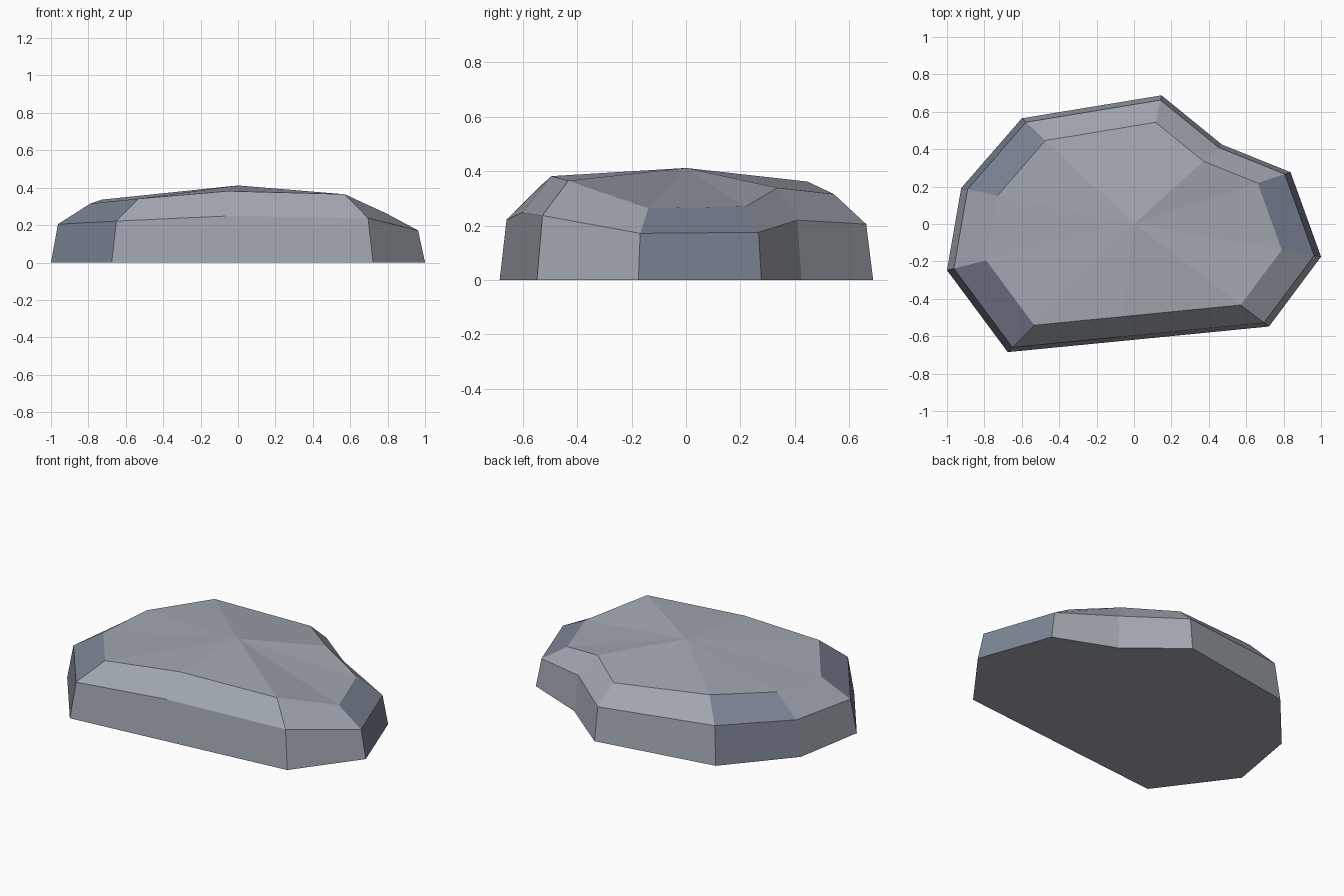
import bpy, bmesh

if "Cube" in bpy.data.objects:
    bpy.data.objects.remove(bpy.data.objects["Cube"])

# Rock outline at the ground: x, y, height of the upper shoulder above it
outline = [
    (-1.0, -0.247, 0.315), (-0.675, -0.685, 0.341), (-0.07, -0.626, 0.382),
    (0.722, -0.548, 0.365), (1.0, -0.175, 0.264), (0.837, 0.277, 0.27),
    (0.47, 0.425, 0.339), (0.147, 0.688, 0.316), (-0.6, 0.565, 0.362),
    (-0.924, 0.192, 0.336),
]
# Rings: outline scale and share of the shoulder height
rings = [(1.0, 0.0), (0.963, 0.65), (0.79, 1.0)]

bm = bmesh.new()
loops = [[bm.verts.new((x * s, y * s, h * k)) for x, y, h in outline]
         for s, k in rings]
n = len(outline)

# Flat underside
bm.faces.new(loops[0][::-1])
# Side and shoulder facets, every fourth column in the darker stone
for low, high in zip(loops, loops[1:]):
    for i in range(n):
        j = (i + 1) % n
        face = bm.faces.new((low[i], low[j], high[j], high[i]))
        face.material_index = 1 if i % 4 == 0 else 0
# Faceted crown
apex = bm.verts.new((0, 0, 0.412))
for i in range(n):
    bm.faces.new((loops[-1][i], loops[-1][(i + 1) % n], apex))

bmesh.ops.recalc_face_normals(bm, faces=bm.faces)
mesh = bpy.data.meshes.new("flat_rock")
bm.to_mesh(mesh)
bm.free()

# Light and dark stone colours
for name, colour in (("stone", (0.36, 0.39, 0.44, 1)),
                     ("dark_stone", (0.20, 0.23, 0.30, 1))):
    material = bpy.data.materials.new(name)
    material.diffuse_color = colour
    material.use_nodes = True
    material.node_tree.nodes["Principled BSDF"].inputs["Base Color"].default_value = material.diffuse_color
    mesh.materials.append(material)
bpy.context.collection.objects.link(bpy.data.objects.new("flat_rock", mesh))
